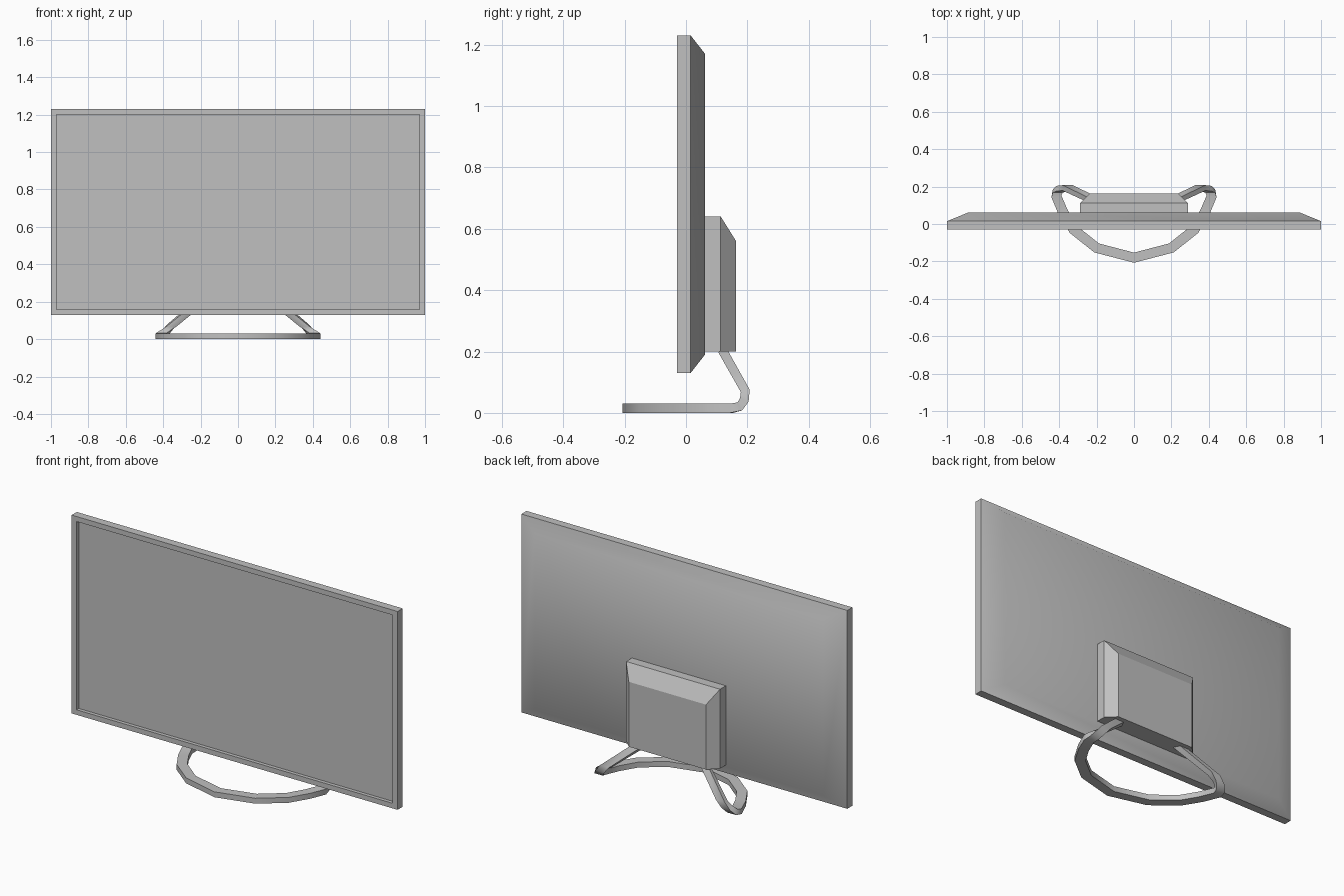
import bpy
import bmesh
from math import radians, sin, cos
from mathutils import Vector

cube = bpy.data.objects.get("Cube")
if cube:
    bpy.data.objects.remove(cube, do_unlink=True)

grey = bpy.data.materials.new("neutral grey")
grey.use_nodes = True
colour = (0.53, 0.53, 0.53, 1)
grey.diffuse_color = colour
grey.node_tree.nodes["Principled BSDF"].inputs["Base Color"].default_value = colour


def loft(name, rings, cap_start=True, smooth=45):
    """Skin a row of four-sided rings and cap the ends."""
    bm = bmesh.new()
    loops = [[bm.verts.new(p) for p in ring] for ring in rings]
    for a, b in zip(loops, loops[1:]):
        for i in range(4):
            j = (i + 1) % 4
            bm.faces.new((a[i], a[j], b[j], b[i]))
    if cap_start:
        bm.faces.new(loops[0])
    bm.faces.new(loops[-1])
    bmesh.ops.recalc_face_normals(bm, faces=bm.faces)
    mesh = bpy.data.meshes.new(name)
    bm.to_mesh(mesh)
    bm.free()
    mesh.materials.append(grey)
    obj = bpy.data.objects.new(name, mesh)
    bpy.context.collection.objects.link(obj)
    bpy.ops.object.select_all(action="DESELECT")
    obj.select_set(True)
    bpy.context.view_layer.objects.active = obj
    bpy.ops.object.shade_smooth_by_angle(angle=radians(smooth))
    return obj


def upright(half, y, low, high):
    """Rectangle facing along y."""
    return [(-half, y, low), (half, y, low), (half, y, high), (-half, y, high)]


# Display panel: recessed screen, bezel, rim, tapered back
loft("display_panel", [
    upright(0.97, -0.01, 0.158, 1.202),
    upright(0.97, -0.03, 0.158, 1.202),
    upright(1.0, -0.03, 0.13, 1.23),
    upright(1.0, 0.015, 0.13, 1.23),
    upright(0.885, 0.062, 0.19, 1.17),
])

# Rear housing with bevelled top and sides
loft("rear_housing", [
    upright(0.288, 0.06, 0.2, 0.64),
    upright(0.288, 0.113, 0.2, 0.64),
    upright(0.237, 0.163, 0.2, 0.56),
], smooth=20)

# Stand band, half of it: centre x, y, z, heading of width, backward tilt
stations = [
    (0, -0.18, 0.015, -90, 0),
    (0.2, -0.128, 0.015, -63, 0),
    (0.323, -0.03, 0.015, -42, 0),
    (0.38, 0.065, 0.015, -25, 0),
    (0.415, 0.148, 0.015, -12, 0),
    (0.408, 0.175, 0.021, 0, 30),
    (0.387, 0.19, 0.042, 0, 68),
    (0.355, 0.193, 0.072, 0, 105),
    (0.195, 0.118, 0.205, 0, 120),
]
rings = []
for x, y, z, heading, tilt in stations:
    h, t = radians(heading), radians(tilt)
    width = Vector((cos(h), sin(h), 0)) * 0.027
    thick = Vector((0, -sin(t), cos(t))) * 0.015
    c = Vector((x, y, z))
    rings.append([c - width - thick, c + width - thick,
                  c + width + thick, c - width + thick])
stand = loft("stand_band", rings, cap_start=False)
stand.modifiers.new("mirror", "MIRROR")
